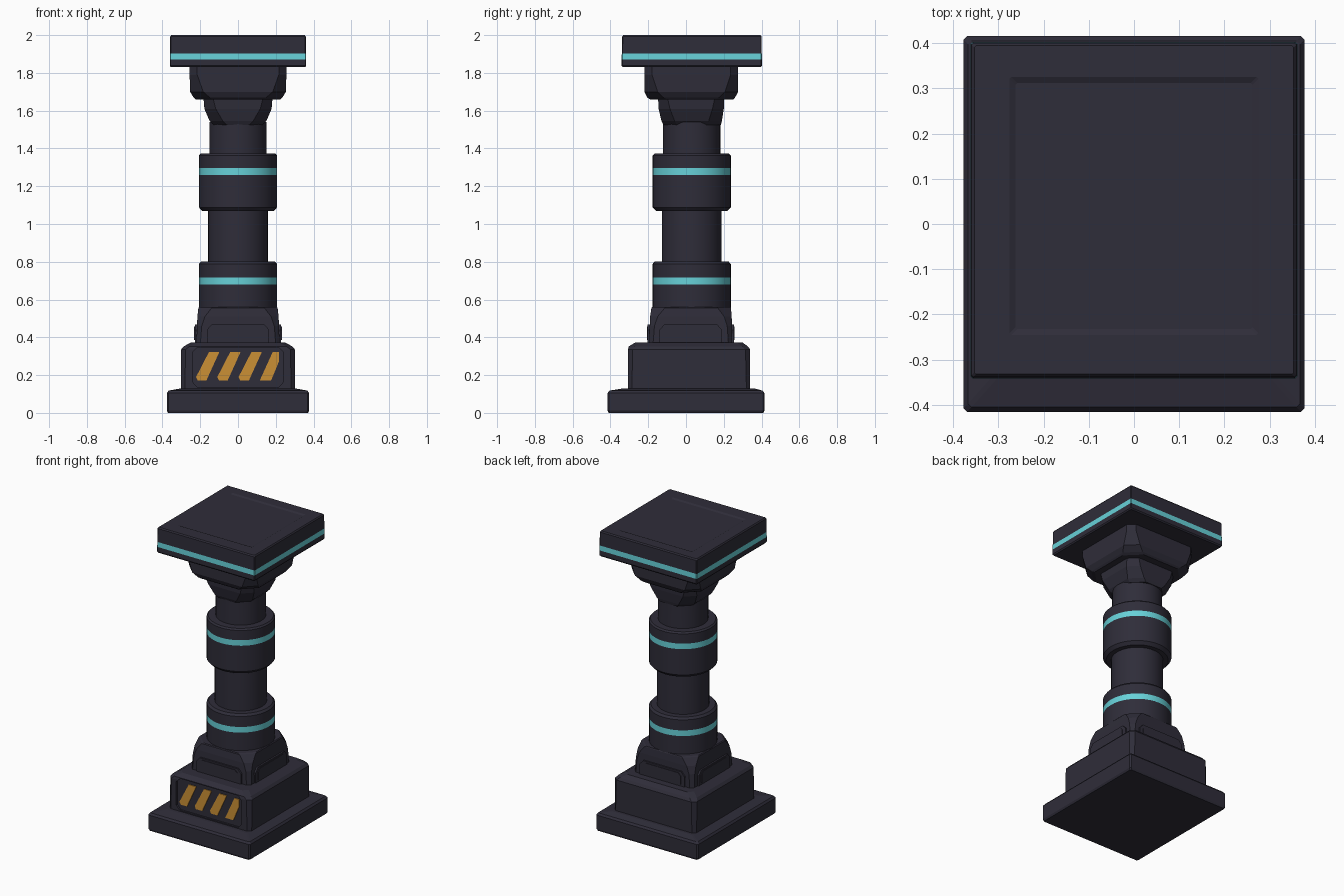
import bpy, bmesh, math

if "Cube" in bpy.data.objects:
    bpy.data.objects.remove(bpy.data.objects["Cube"])


def material(name, rgb):
    m = bpy.data.materials.new(name)
    m.diffuse_color = (*rgb, 1)
    m.use_nodes = True
    m.node_tree.nodes["Principled BSDF"].inputs["Base Color"].default_value = m.diffuse_color
    return m


DARK = material("dark_slate", (0.028, 0.026, 0.041))
TEAL = material("teal_light", (0.135, 0.64, 0.69))
AMBER = material("amber_stripe", (0.60, 0.28, 0.035))
CY = 0.03  # the column axis sits slightly behind the base centre


def finish(name, bm, mats=(DARK,), band=None):
    bmesh.ops.recalc_face_normals(bm, faces=bm.faces)
    if band:  # teal faces chosen by height
        for f in bm.faces:
            if band[0] < f.calc_center_median().z < band[1] and abs(f.normal.z) < 0.5:
                f.material_index = 1
    me = bpy.data.meshes.new(name)
    bm.to_mesh(me)
    bm.free()
    for m in mats:
        me.materials.append(m)
    ob = bpy.data.objects.new(name, me)
    bpy.context.collection.objects.link(ob)
    return ob


def skin(name, rings, **kw):
    bm = bmesh.new()
    rows = [[bm.verts.new(p) for p in r] for r in rings]
    n = len(rows[0])
    for a, b in zip(rows, rows[1:]):
        for i in range(n):
            j = (i + 1) % n
            bm.faces.new((a[i], a[j], b[j], b[i]))
    bm.faces.new(rows[0][::-1])
    bm.faces.new(rows[-1])
    return finish(name, bm, **kw)


def block(name, sections, **kw):
    """Stacked rectangles with cut corners: z, half x, y min, y max, corner cut."""
    rings = []
    for z, x, y0, y1, c in sections:
        rings.append([(-x + c, y0, z), (x - c, y0, z), (x, y0 + c, z), (x, y1 - c, z),
                      (x - c, y1, z), (-x + c, y1, z), (-x, y1 - c, z), (-x, y0 + c, z)])
    return skin(name, rings, **kw)


def turned(name, profile, seg=40, **kw):
    rings = [[(r * math.cos(2 * math.pi * i / seg), CY + r * math.sin(2 * math.pi * i / seg), z)
              for i in range(seg)] for r, z in profile]
    ob = skin(name, rings, **kw)
    bpy.ops.object.select_all(action='DESELECT')
    ob.select_set(True)
    bpy.context.view_layer.objects.active = ob
    bpy.ops.object.shade_smooth_by_angle(angle=math.radians(25))
    return ob


def plate(name, outline, place, a, b, **kw):
    """Outline in (u, z) given thickness from a to b; place maps (u, depth, z)."""
    return skin(name, [[place(u, d, z) for u, z in outline] for d in (a, b)], **kw)


def front(u, d, z):
    return (u, d, z)


# Stepped base
block("base_plinth", [(0, .37, -.41, .41, .008), (.012, .377, -.415, .415, .008),
                      (.105, .377, -.415, .415, .008), (.118, .367, -.405, .405, .008),
                      (.13, .30, -.33, .36, .008)])
pedestal = block("pedestal", [(.12, .302, -.307, .34, .02), (.335, .302, -.307, .34, .025),
                              (.352, .288, -.303, .328, .03), (.372, .25, -.27, .30, .03)])
block("upper_pedestal", [(.36, .22, -.195, .245, .02), (.46, .217, -.192, .243, .025),
                         (.51, .215, -.19, .242, .04), (.555, .21, -.183, .238, .07),
                         (.56, .205, -.178, .235, .075)])

# Recessed hazard panel on the front
panel = [(-.215, .137), (.215, .137), (.242, .165), (.242, .32), (.215, .347),
         (-.215, .347), (-.242, .32), (-.242, .165)]
cutter = plate("panel_cutter", panel, front, -.4, -.295)
cutter.hide_render = True
cutter.hide_set(True)
cut = pedestal.modifiers.new("panel_recess", 'BOOLEAN')
cut.object = cutter
cut.solver = 'EXACT'
for i in range(4):
    x = -.222 + .1125 * i
    if i < 3:
        shape = [(x + .008, .172), (x + .055, .172), (x + .123, .322), (x + .068, .322), (x, .19)]
    else:
        shape = [(x, .172), (x + .06, .172), (.218, .275), (.218, .322), (x + .068, .322)]
    plate(f"hazard_stripe_{i}", shape, front, -.300, -.293, mats=(AMBER,))

# Access plates on the four sides of the upper pedestal
tab = [(-.165, .37), (.165, .37), (.165, .44), (.14, .468), (-.14, .468), (-.165, .44)]
inner = [(-.14, .385), (.14, .385), (.14, .44), (.12, .458), (-.12, .458), (-.14, .44)]
for k in range(4):
    c, s = math.cos(k * math.pi / 2), math.sin(k * math.pi / 2)

    def place(u, d, z):
        return (u * c - d * s, .025 + u * s + d * c, z)
    plate(f"access_plate_{k}", tab, place, .19, .228)
    plate(f"access_panel_{k}", inner, place, .22, .232)

# Column shaft and glowing collars
turned("shaft", [(.158, .55), (.158, 1.1), (.152, 1.3), (.152, 1.54)])
turned("lower_collar", [(.207, .555), (.207, .68), (.207, .718), (.207, .788), (.195, .802)],
       mats=(DARK, TEAL), band=(.68, .718))
turned("upper_collar", [(.188, 1.068), (.207, 1.088), (.207, 1.26), (.207, 1.297),
                        (.207, 1.362), (.198, 1.372)],
       mats=(DARK, TEAL), band=(1.26, 1.297))

# Flared capital
block("capital_neck", [(1.525, .13, -.12, .185, .07), (1.545, .15, -.13, .19, .07),
                       (1.61, .178, -.145, .2, .06), (1.67, .183, -.148, .203, .05)])
block("capital", [(1.66, .225, -.19, .25, .09), (1.67, .235, -.205, .26, .085),
                  (1.70, .254, -.22, .276, .07), (1.79, .256, -.22, .276, .04),
                  (1.835, .256, -.22, .276, .04)])

# Top slab with a light strip and a shallow recessed top
block("top_slab", [(1.83, .355, -.335, .396, .004), (1.838, .361, -.341, .402, .004),
                   (1.87, .361, -.341, .402, .004), (1.903, .36, -.34, .401, .004),
                   (1.992, .359, -.338, .4, .004), (2.0, .353, -.332, .394, .004),
                   (2.0, .275, -.245, .325, .004), (1.994, .262, -.232, .312, .004)],
      mats=(DARK, TEAL), band=(1.87, 1.903))
